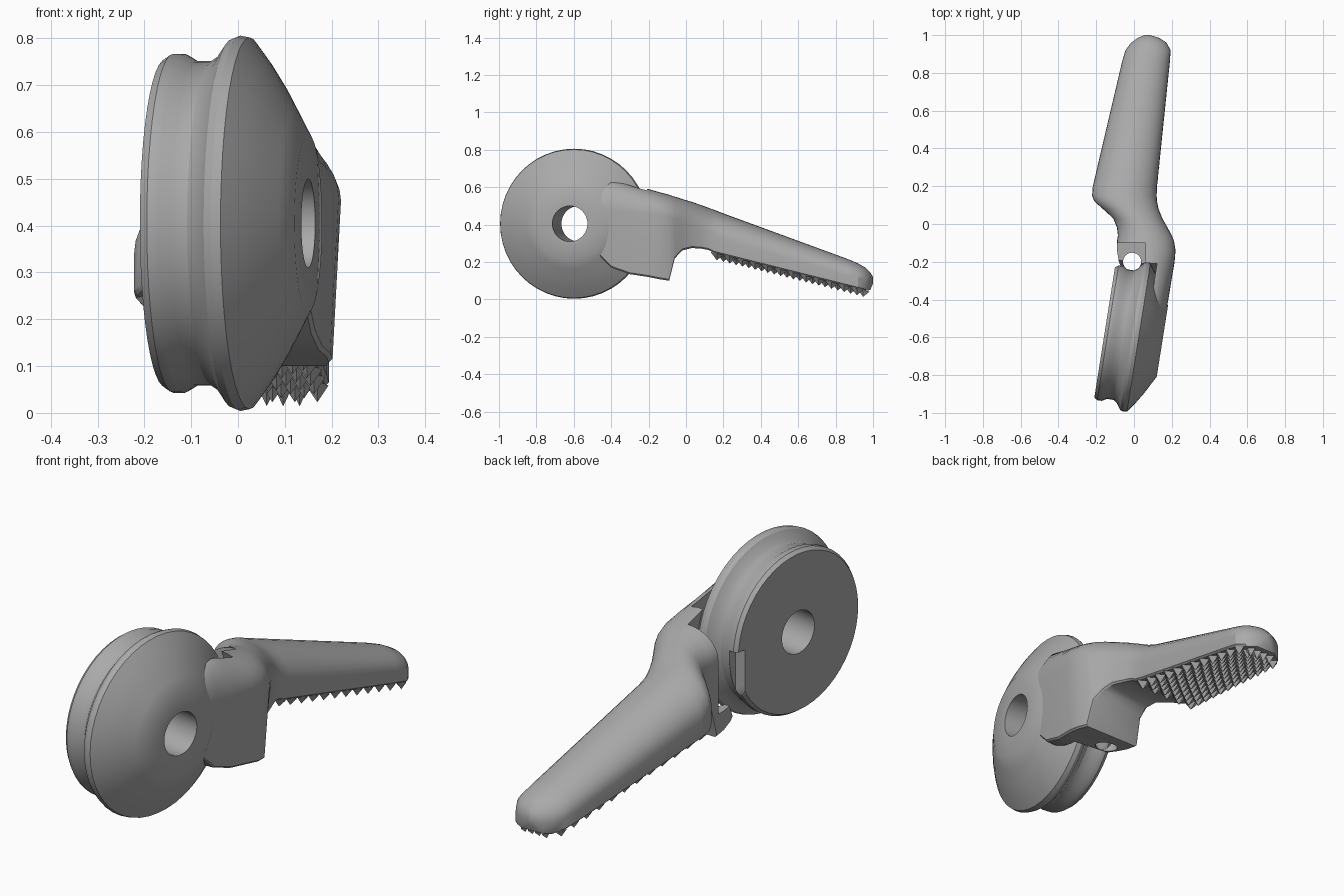
import bpy, bmesh, math
from mathutils import Vector, Matrix

if "Cube" in bpy.data.objects:
    bpy.data.objects.remove(bpy.data.objects["Cube"], do_unlink=True)

grey = bpy.data.materials.new("plain_grey")
grey.use_nodes = True
grey.diffuse_color = (0.4, 0.4, 0.4, 1)
grey.node_tree.nodes["Principled BSDF"].inputs["Base Color"].default_value = (0.4, 0.4, 0.4, 1)

# Pulley frame: local z is the axle, tilted slightly in plan
TILT = math.radians(-9)
AXLE = Matrix.Translation((0, -0.597, 0.405)) @ Matrix.Rotation(TILT, 4, 'Z') @ Matrix.Rotation(math.pi / 2, 4, 'Y')


def finish(name, bm, smooth=True):
    bmesh.ops.recalc_face_normals(bm, faces=bm.faces)
    mesh = bpy.data.meshes.new(name)
    bm.to_mesh(mesh)
    bm.free()
    mesh.materials.append(grey)
    obj = bpy.data.objects.new(name, mesh)
    bpy.context.collection.objects.link(obj)
    if smooth:
        shade(obj)
    return obj


def activate(obj):
    bpy.ops.object.select_all(action='DESELECT')
    obj.select_set(True)
    bpy.context.view_layer.objects.active = obj


def shade(obj):
    activate(obj)
    bpy.ops.object.shade_smooth_by_angle(angle=math.radians(32))


def skin(name, rings, wrap=False):
    """Bridge equal rings of points; cap the ends or wrap round."""
    bm = bmesh.new()
    loops = [[bm.verts.new(p) for p in ring] for ring in rings]
    n = len(loops[0])
    pairs = list(zip(loops, loops[1:]))
    if wrap:
        pairs.append((loops[-1], loops[0]))
    else:
        bm.faces.new(loops[0])
        bm.faces.new(loops[-1])
    for a, b in pairs:
        for i in range(n):
            j = (i + 1) % n
            bm.faces.new((a[i], a[j], b[j], b[i]))
    return finish(name, bm, False)


def cylinder(name, radius, low, high, matrix):
    bm = bmesh.new()
    place = matrix @ Matrix.Translation((0, 0, (low + high) / 2))
    bmesh.ops.create_cone(bm, cap_ends=True, segments=40, radius1=radius, radius2=radius,
                          depth=high - low, matrix=place)
    return finish(name, bm, False)


def box(name, low, high):
    bm = bmesh.new()
    low, high = Vector(low), Vector(high)
    place = Matrix.Translation((low + high) / 2) @ Matrix.Diagonal((*(high - low), 1))
    bmesh.ops.create_cube(bm, size=1, matrix=place)
    return finish(name, bm, False)


def cut(target, cutter):
    mod = target.modifiers.new("cut", 'BOOLEAN')
    mod.operation = 'DIFFERENCE'
    mod.object = cutter
    activate(target)
    bpy.ops.object.modifier_apply(modifier=mod.name)
    cutter.hide_render = True
    bpy.data.objects.remove(cutter, do_unlink=True)


# Grooved pulley wheel with a domed outer side and an axle hole: (axis, radius)
profile = [(-0.157, 0.095), (-0.157, 0.35), (-0.14, 0.362), (-0.115, 0.362), (-0.09, 0.347),
           (-0.055, 0.347), (-0.035, 0.36), (-0.012, 0.394), (0.005, 0.401), (0.025, 0.397),
           (0.06, 0.35), (0.095, 0.295), (0.125, 0.24), (0.152, 0.19), (0.152, 0.095)]
SEG = 48
wheel = skin("pulley_wheel", [
    [AXLE @ Vector((r * math.cos(math.tau * k / SEG), r * math.sin(math.tau * k / SEG), a))
     for k in range(SEG)] for a, r in profile], wrap=True)
cut(wheel, box("cable_notch", (-0.3, -0.265, 0.22), (-0.06, -0.1, 0.43)))
shade(wheel)


# Lever: sections along y as (y, left, right, bottom, top, arch height)
sections = [
    (-0.48, 0.03, 0.166, 0.25, 0.60, 0.12),
    (-0.40, 0.00, 0.182, 0.17, 0.635, 0.16),
    (-0.30, -0.04, 0.198, 0.135, 0.615, 0.15),
    (-0.20, -0.08, 0.215, 0.12, 0.59, 0.13),
    (-0.14, -0.09, 0.22, 0.108, 0.573, 0.12),
    (-0.09, -0.09, 0.212, 0.10, 0.56, 0.12),
    (-0.06, -0.085, 0.20, 0.22, 0.55, 0.12),
    (-0.02, -0.09, 0.178, 0.262, 0.537, 0.12),
    (0.03, -0.11, 0.15, 0.275, 0.522, 0.12),
    (0.08, -0.165, 0.13, 0.272, 0.505, 0.12),
    (0.12, -0.21, 0.122, 0.265, 0.49, 0.13),
    (0.15, -0.222, 0.12, 0.25, 0.48, 0.14),
    (0.20, -0.218, 0.122, 0.237, 0.46, 0.14),
    (0.86, -0.063, 0.19, 0.072, 0.218, 0.09),
    (0.92, -0.045, 0.194, 0.057, 0.193, 0.08),
    (0.96, -0.015, 0.172, 0.047, 0.17, 0.07),
    (0.985, 0.02, 0.135, 0.05, 0.145, 0.05),
    (1.0, 0.055, 0.085, 0.085, 0.12, 0.02),
]


def section(y, left, right, bottom, top, arch):
    mid, half, c = (left + right) / 2, (right - left) / 2, 0.008
    inset = 0.018 if y < 0 else 0
    pts = [(left, bottom + c), (left + c, bottom), (right - inset - c, bottom), (right - inset, bottom + c)]
    for k in range(17):
        t = math.pi * k / 16
        pts.append((mid + half * math.cos(t), top - arch + arch * math.sin(t)))
    return [(x, y, z) for x, z in pts]


lever = skin("lever_arm", [section(*s) for s in sections])
cut(lever, cylinder("wheel_clearance", 0.44, -0.5, 0.06, AXLE))
cut(lever, box("cable_pocket", (-0.3, -0.4, 0.2), (0.06, -0.1, 0.8)))
cut(lever, cylinder("cable_hole", 0.048, 0, 0.4, Matrix.Translation((-0.01, -0.2, 0))))
shade(lever)


# Grip teeth: staggered pyramids under the handle
bm = bmesh.new()
ROWS, STEP = 24, 0.034
for row in range(ROWS):
    y = 0.165 + row * STEP
    f = (y - 0.15) / 0.77
    left = -0.222 + 0.177 * f
    right = 0.12 + 0.074 * f
    if y > 0.92:
        left, right = left + 0.03, right - 0.03
    base = 0.252 - 0.25 * (y - 0.14)
    pitch = (right - left) / 5
    for i in range(5 - row % 2):
        x = left + pitch * (i + 0.5 + 0.5 * (row % 2))
        ring = [bm.verts.new((x + dx * pitch / 2, y + dy * STEP, base - 0.25 * dy * STEP))
                for dx, dy in ((-1, 0), (0, -1), (1, 0), (0, 1))]
        tip = bm.verts.new((x, y, base - 0.036))
        bm.faces.new(ring)
        for k in range(4):
            bm.faces.new((ring[k], ring[(k + 1) % 4], tip))
finish("grip_teeth", bm, False)
